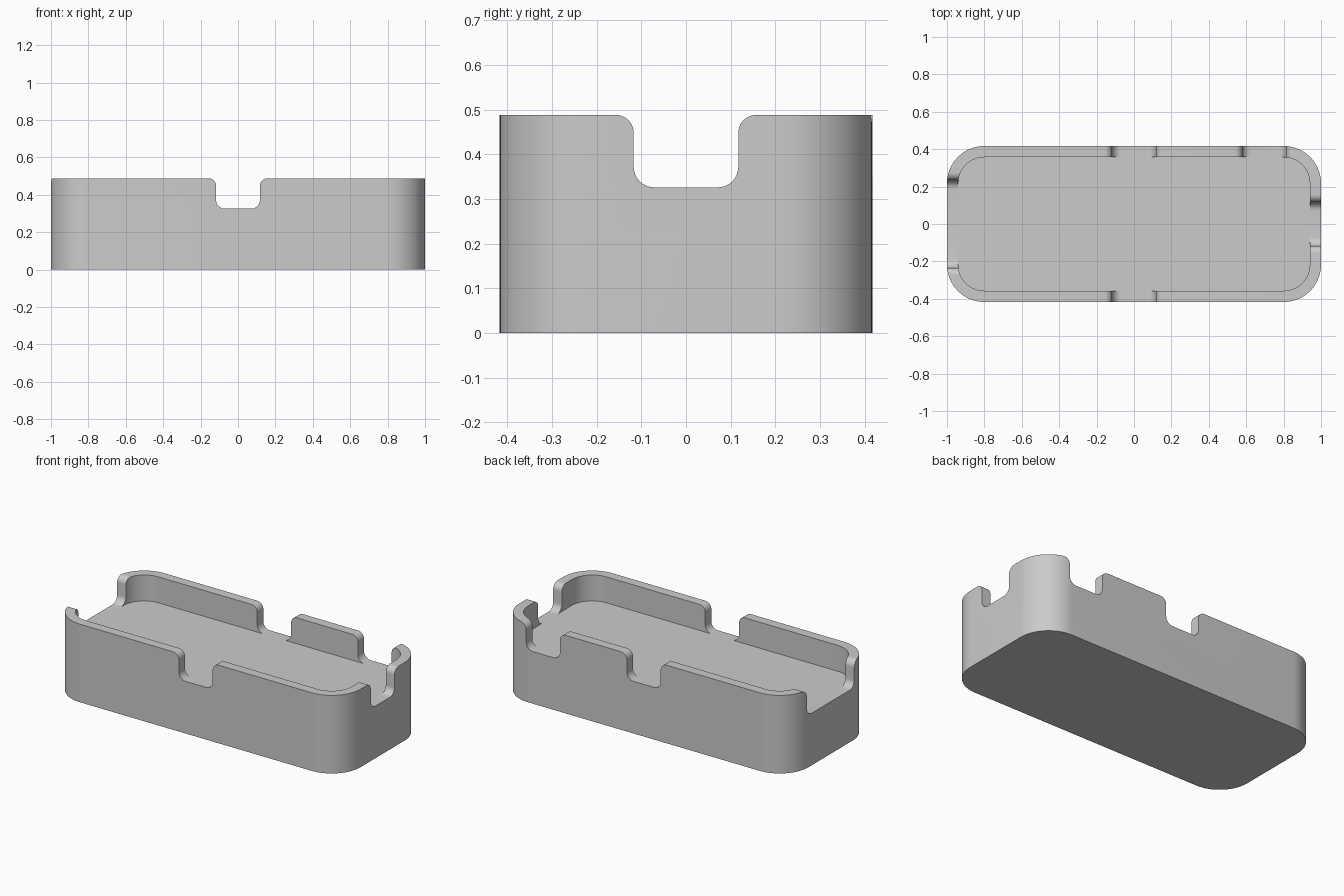
import bpy
import bmesh
from math import sin, cos, pi, radians
from mathutils import Matrix

if "Cube" in bpy.data.objects:
    bpy.data.objects.remove(bpy.data.objects["Cube"], do_unlink=True)

HALF_X, HALF_Y, TOP = 1.0, 0.417, 0.488
FLOOR = 0.326
WALL, CORNER = 0.06, 0.2

grey = bpy.data.materials.new("plain_grey")
grey.use_nodes = True
grey.diffuse_color = (0.6, 0.6, 0.6, 1)
grey.node_tree.nodes["Principled BSDF"].inputs["Base Color"].default_value = (0.6, 0.6, 0.6, 1)


def arc(cx, cy, r, start, end, steps):
    angles = [radians(start + (end - start) * i / steps) for i in range(steps + 1)]
    return [(cx + r * cos(a), cy + r * sin(a)) for a in angles]


def rounded_rect(hx, hy, r):
    points = []
    for i, (sx, sy) in enumerate([(1, 1), (-1, 1), (-1, -1), (1, -1)]):
        points += arc(sx * (hx - r), sy * (hy - r), r, 90 * i, 90 * i + 90, 20)
    return points


def notch_profile(half):
    # Flared top edges and rounded bottom corners, drawn in the XZ plane
    flare, round_r = 0.04, 0.046
    right = [(half + flare, TOP + 0.1)]
    right += arc(half + flare, TOP - flare, flare, 90, 180, 10)
    right += arc(half - round_r, FLOOR + round_r, round_r, 0, -90, 10)
    return right + [(-x, z) for x, z in reversed(right)]


def prism(name, points, low, high, matrix=Matrix()):
    bm = bmesh.new()
    face = bm.faces.new([bm.verts.new((x, y, low)) for x, y in points])
    extruded = bmesh.ops.extrude_face_region(bm, geom=[face])["geom"]
    top = [v for v in extruded if isinstance(v, bmesh.types.BMVert)]
    bmesh.ops.translate(bm, verts=top, vec=(0, 0, high - low))
    bmesh.ops.transform(bm, matrix=matrix, verts=bm.verts)
    bmesh.ops.recalc_face_normals(bm, faces=bm.faces)
    mesh = bpy.data.meshes.new(name)
    bm.to_mesh(mesh)
    bm.free()
    mesh.materials.append(grey)
    obj = bpy.data.objects.new(name, mesh)
    bpy.context.collection.objects.link(obj)
    return obj


def cut(target, cutter):
    cutter.hide_render = True
    mod = target.modifiers.new(cutter.name, 'BOOLEAN')
    mod.operation, mod.solver, mod.object = 'DIFFERENCE', 'EXACT', cutter
    bpy.context.view_layer.objects.active = target
    bpy.ops.object.modifier_apply(modifier=mod.name)
    bpy.data.objects.remove(cutter, do_unlink=True)


# Solid body, then the shallow tray recess
tray = prism("tray", rounded_rect(HALF_X, HALF_Y, CORNER), 0, TOP)
cut(tray, prism("recess", rounded_rect(HALF_X - WALL, HALF_Y - WALL, CORNER - WALL),
                FLOOR, TOP + 0.1))

# Notches through the rim: offset along the wall, half width, wall distance, turn
notches = {
    "front_notch": (0, 0.117, HALF_Y, 0),
    "back_notch": (0, 0.117, HALF_Y, pi),
    "back_side_notch": (-0.696, 0.117, HALF_Y, pi),
    "left_end_notch": (0, 0.117, HALF_X, pi / 2),
    "right_end_notch": (0, 0.234, HALF_X, -pi / 2),
}
for name, (offset, half, wall, turn) in notches.items():
    place = (Matrix.Rotation(turn, 4, 'Z') @ Matrix.Translation((offset, 0, 0))
             @ Matrix.Rotation(pi / 2, 4, 'X'))
    cut(tray, prism(name, notch_profile(half), wall - 0.12, wall + 0.1, place))

# Merge the level floor and notch sills into clean flat faces
bm = bmesh.new()
bm.from_mesh(tray.data)
bmesh.ops.remove_doubles(bm, verts=bm.verts, dist=0.0001)
bmesh.ops.dissolve_limit(bm, angle_limit=radians(0.5), verts=bm.verts, edges=bm.edges)
bm.to_mesh(tray.data)
bm.free()

bpy.ops.object.select_all(action='DESELECT')
tray.select_set(True)
bpy.context.view_layer.objects.active = tray
bpy.ops.object.shade_smooth_by_angle(angle=radians(30))
